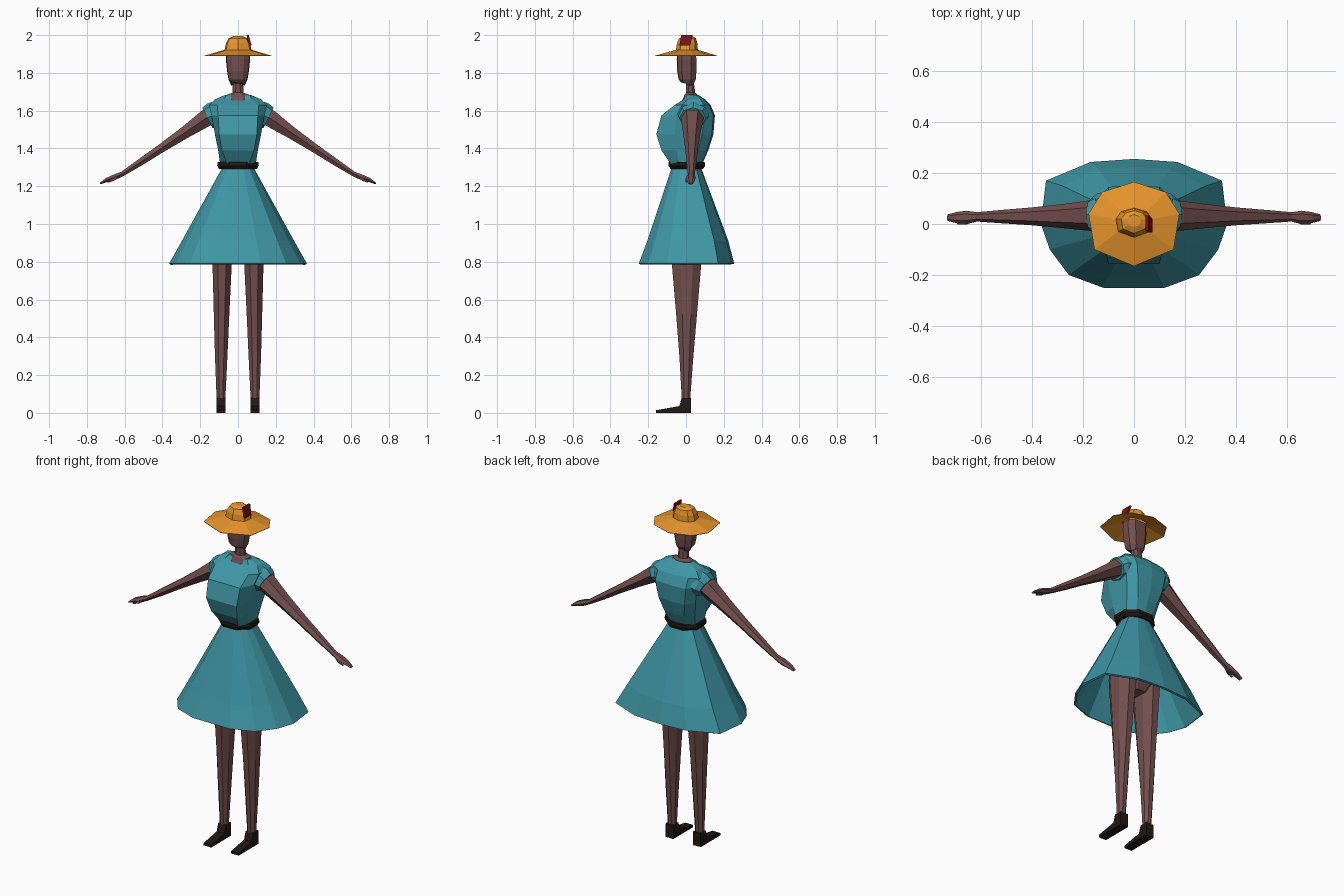
import bpy, bmesh, math
from mathutils import Vector

if "Cube" in bpy.data.objects:
    bpy.data.objects.remove(bpy.data.objects["Cube"])


def material(name, rgb):
    m = bpy.data.materials.new(name)
    m.diffuse_color = (*rgb, 1)
    m.use_nodes = True
    m.node_tree.nodes["Principled BSDF"].inputs["Base Color"].default_value = m.diffuse_color
    return m


SKIN = material("skin", (0.17, 0.078, 0.075))
TEAL = material("teal_cloth", (0.05, 0.31, 0.38))
STRAW = material("straw", (0.8, 0.3, 0.025))
DARK = material("dark_leather", (0.016, 0.009, 0.006))
RED = material("red", (0.2, 0.006, 0.008))


def loft(name, rings, mat, cap_start=True, cap_end=True, mirror=False, thickness=0):
    """Skin a list of equal-length point rings."""
    bm = bmesh.new()
    rows = [[bm.verts.new(p) for p in ring] for ring in rings]
    n = len(rows[0])
    for a, b in zip(rows, rows[1:]):
        for i in range(n):
            j = (i + 1) % n
            bm.faces.new((a[i], a[j], b[j], b[i]))
    if cap_start:
        bm.faces.new(rows[0][::-1])
    if cap_end:
        bm.faces.new(rows[-1])
    bmesh.ops.recalc_face_normals(bm, faces=bm.faces)
    me = bpy.data.meshes.new(name)
    bm.to_mesh(me)
    bm.free()
    me.materials.append(mat)
    ob = bpy.data.objects.new(name, me)
    bpy.context.collection.objects.link(ob)
    if mirror:
        ob.modifiers.new("mirror", "MIRROR")
    if thickness:
        s = ob.modifiers.new("thickness", "SOLIDIFY")
        s.thickness, s.offset = thickness, -1
    return ob


def ellipse(z, cx, cy, rx, ry, n=8):
    """Level ring with flat sides facing the axes."""
    k = 1 / math.cos(math.pi / n)
    return [(cx + rx * k * math.cos(a), cy + ry * k * math.sin(a), z)
            for a in [2 * math.pi * (i + 0.5) / n for i in range(n)]]


def mirrored(half, z):
    """Level ring from a right-hand outline running back to front."""
    left = [(-x, y) for x, y in reversed(half) if x > 0]
    return [(x, y, z) for x, y in half + left]


def limb(stations, n=6):
    """Rings across a path in the xz plane: (x, z, y, half depth, half thickness)."""
    rings = []
    for i, (x, z, y, ry, rn) in enumerate(stations):
        p, q = stations[max(i - 1, 0)], stations[min(i + 1, len(stations) - 1)]
        d = Vector((q[0] - p[0], 0, q[1] - p[1])).normalized()
        nrm = Vector((-d.z, 0, d.x))
        rings.append([Vector((x, y, z)) + Vector((0, 1, 0)) * ry * math.cos(a) + nrm * rn * math.sin(a)
                      for a in [2 * math.pi * k / n for k in range(n)]])
    return rings


# Skirt: flared open shell
hem = [(0, .255), (.17, .243), (.345, .17), (.365, .0), (.33, -.1), (.255, -.2), (.12, -.25), (0, -.25)]
skirt = []
for z, sx, sback, sfront in [(.79, 1, 1, 1), (.91, .815, .88, .82), (1.30, .225, .31, .30)]:
    skirt.append(mirrored([(x * sx, y * (sback if y > 0 else sfront)) for x, y in hem], z))
loft("skirt", skirt, TEAL, False, False, thickness=.012)

# Bodice: (z, side half width, front half width, back half width, back y, front y, side back y, side front y)
bodice = []
for z, w, wf, wb, yb, yf, sb, sf in [
        (1.31, .093, .055, .05, .083, -.076, .045, -.035),
        (1.39, .105, .085, .065, .118, -.13, .065, -.05),
        (1.475, .122, .10, .085, .145, -.157, .085, -.06),
        (1.575, .140, .105, .10, .153, -.13, .10, -.05),
        (1.63, .152, .11, .10, .13, -.06, .095, -.02),
        (1.66, .122, .075, .075, .10, -.012, .075, .01),
        (1.682, .07, .062, .05, .068, .0, .05, .025)]:
    bodice.append(mirrored([(0, yb), (wb, yb - .008), (w, sb), (w, sf), (wf, yf), (0, yf)], z))
loft("bodice", bodice, TEAL)

# Cap sleeves
loft("sleeve", limb([(.09, 1.59, .04, .085, .07), (.14, 1.573, .04, .082, .068),
                     (.162, 1.562, .036, .07, .06)], 8), TEAL, mirror=True)

# Belt
loft("belt", [ellipse(1.292, 0, .004, .10, .086), ellipse(1.308, 0, .004, .11, .097),
              ellipse(1.328, 0, .004, .108, .095)], DARK)

# Neck with the skin shown in the neckline
loft("neck", [ellipse(1.655, 0, .025, .068, .045), ellipse(1.685, 0, .027, .058, .034),
              ellipse(1.695, 0, .025, .03, .024), ellipse(1.76, 0, .02, .026, .02)], SKIN)

# Head: wider jaw at the back, chin forward
head = []
for z, w, yb, yf, tilt in [(1.742, .036, .035, -.022, -.008), (1.765, .05, .052, -.035, 0),
                           (1.81, .058, .055, -.043, 0), (1.87, .064, .055, -.045, 0),
                           (1.915, .062, .052, -.043, 0)]:
    ring = mirrored([(w * .55, yb), (w, yb * .5), (w * .95, yf * .5), (w * .5, yf), (0, yf - .004)], z)
    head.append([(x, y, zz + (tilt if y > 0 else -tilt)) for x, y, zz in ring])
loft("head", head, SKIN)

# Hat: eight-sided brim and crown in one shell
brim = [(0, .165), (.125, .125), (.178, .04), (.155, -.1), (0, -.165)]
hat = [mirrored(brim, 1.891)]
for z, sx, sy, cy in [(1.922, .40, .35, .005), (1.955, .36, .33, .006), (1.983, .28, .27, .008),
                      (1.994, .15, .15, .012)]:
    hat.append(mirrored([(x * sx, y * sy + cy) for x, y in brim], z))
loft("hat", hat, STRAW, cap_start=False, thickness=.003)

# Red hat trim: tilted slab
loft("hat_trim", [[(x + .014, y, 1.945) for x, y in [(.045, -.034), (.058, -.034), (.058, .022), (.045, .022)]],
                  [(x, y, 2.0) for x, y in [(.045, -.026), (.057, -.026), (.057, .034), (.045, .034)]]], RED)

# Arms and hands
loft("arm", limb([(.12, 1.583, .035, .066, .056), (.17, 1.56, .033, .060, .052), (.28, 1.485, .031, .047, .037),
                  (.40, 1.405, .03, .035, .027), (.52, 1.325, .029, .026, .021),
                  (.62, 1.26, .028, .018, .014)]), SKIN, mirror=True)
loft("hand", limb([(.61, 1.266, .028, .017, .014), (.655, 1.247, .026, .026, .017), (.695, 1.233, .025, .022, .013),
                   (.73, 1.214, .025, .013, .005)]), SKIN, mirror=True)
loft("thumb", limb([(.63, 1.257, .015, .008, .009), (.66, 1.237, .004, .008, .009),
                    (.69, 1.222, .002, .004, .004)], 5), SKIN, mirror=True)

# Legs and hips
loft("leg", [ellipse(z, x, y, rx, ry) for z, x, y, rx, ry in [
    (.07, .09, .0, .023, .022), (.30, .089, .002, .033, .037), (.52, .087, .003, .041, .055),
    (.79, .084, .003, .051, .078), (.95, .082, .005, .06, .09)]], SKIN, mirror=True)
loft("hips", [ellipse(.86, 0, .01, .05, .05), ellipse(.93, 0, .006, .14, .092),
              ellipse(1.05, 0, .006, .135, .095), ellipse(1.2, 0, .0, .09, .075)], SKIN)

# Shoes: side profile extruded across the foot
profile = [(.026, 0), (.026, .08), (-.022, .08), (-.036, .036), (-.158, .014), (-.158, 0)]
loft("shoe", [[(x, y, z) for y, z in profile] for x in (.065, .115)], DARK, mirror=True)
